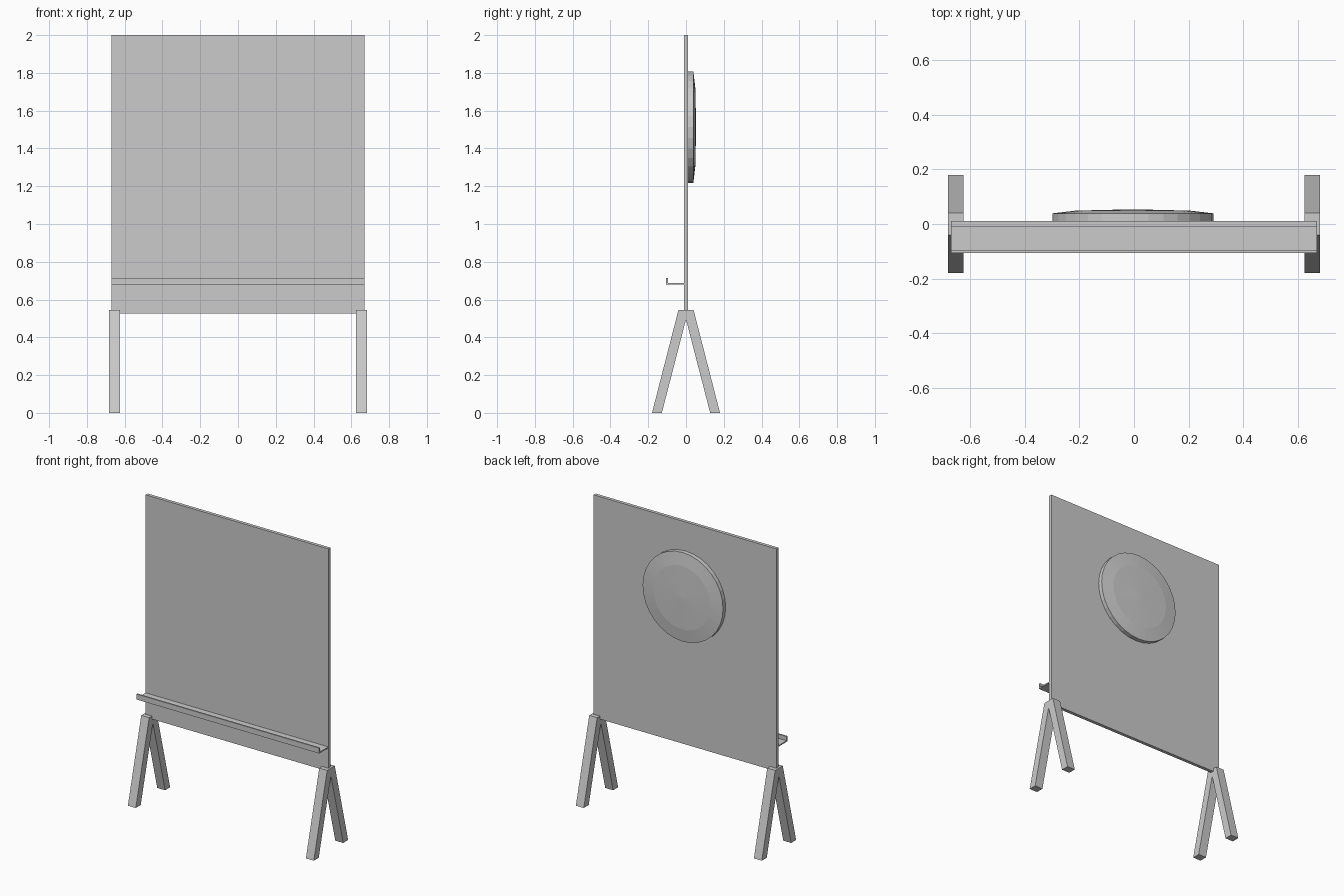
import bpy
import math

if "Cube" in bpy.data.objects:
    bpy.data.objects.remove(bpy.data.objects["Cube"])


def add_mesh(name, verts, faces):
    mesh = bpy.data.meshes.new(name)
    mesh.from_pydata(verts, [], faces)
    obj = bpy.data.objects.new(name, mesh)
    bpy.context.collection.objects.link(obj)
    return obj


def extrude_x(name, profile, x0, x1):
    """Extrude a counter-clockwise (y, z) profile from x0 to x1."""
    n = len(profile)
    verts = [(x, y, z) for x in (x0, x1) for y, z in profile]
    faces = [tuple(reversed(range(n))), tuple(range(n, 2 * n))]
    faces += [(i, (i + 1) % n, n + (i + 1) % n, n + i) for i in range(n)]
    return add_mesh(name, verts, faces)


# Board panel
extrude_x("board_panel", [(-0.011, 0.525), (0.011, 0.525), (0.011, 2.0), (-0.011, 2.0)], -0.67, 0.67)

# Tray with raised front lip
extrude_x("tray", [(-0.106, 0.679), (-0.011, 0.679), (-0.011, 0.687), (-0.096, 0.687),
                   (-0.096, 0.715), (-0.106, 0.715)], -0.67, 0.67)

# A-shaped legs at both ends
leg_profile = [(-0.18, 0), (-0.128, 0), (0, 0.495), (0.128, 0), (0.18, 0), (0.04, 0.545), (-0.04, 0.545)]
for side, x in (("left", -0.653), ("right", 0.653)):
    extrude_x(side + "_leg_frame", leg_profile, x - 0.029, x + 0.029)

# Shallow domed disc on the back: rings of (radius, y) closed by a tip
SEG = 32
CENTRE_X, CENTRE_Z = -0.004, 1.513
rings = [(0.295, 0.008), (0.295, 0.039), (0.21, 0.049)]
verts, faces = [], [tuple(range(SEG))]
for r, y in rings:
    for i in range(SEG):
        a = math.tau * i / SEG
        verts.append((CENTRE_X + r * math.cos(a), y, CENTRE_Z + r * math.sin(a)))
verts.append((CENTRE_X, 0.054, CENTRE_Z))
for k in range(len(rings) - 1):
    for i in range(SEG):
        j = (i + 1) % SEG
        faces.append((k * SEG + i, (k + 1) * SEG + i, (k + 1) * SEG + j, k * SEG + j))
last = (len(rings) - 1) * SEG
faces += [(last + i, len(verts) - 1, last + (i + 1) % SEG) for i in range(SEG)]
add_mesh("back_disc", verts, faces)
